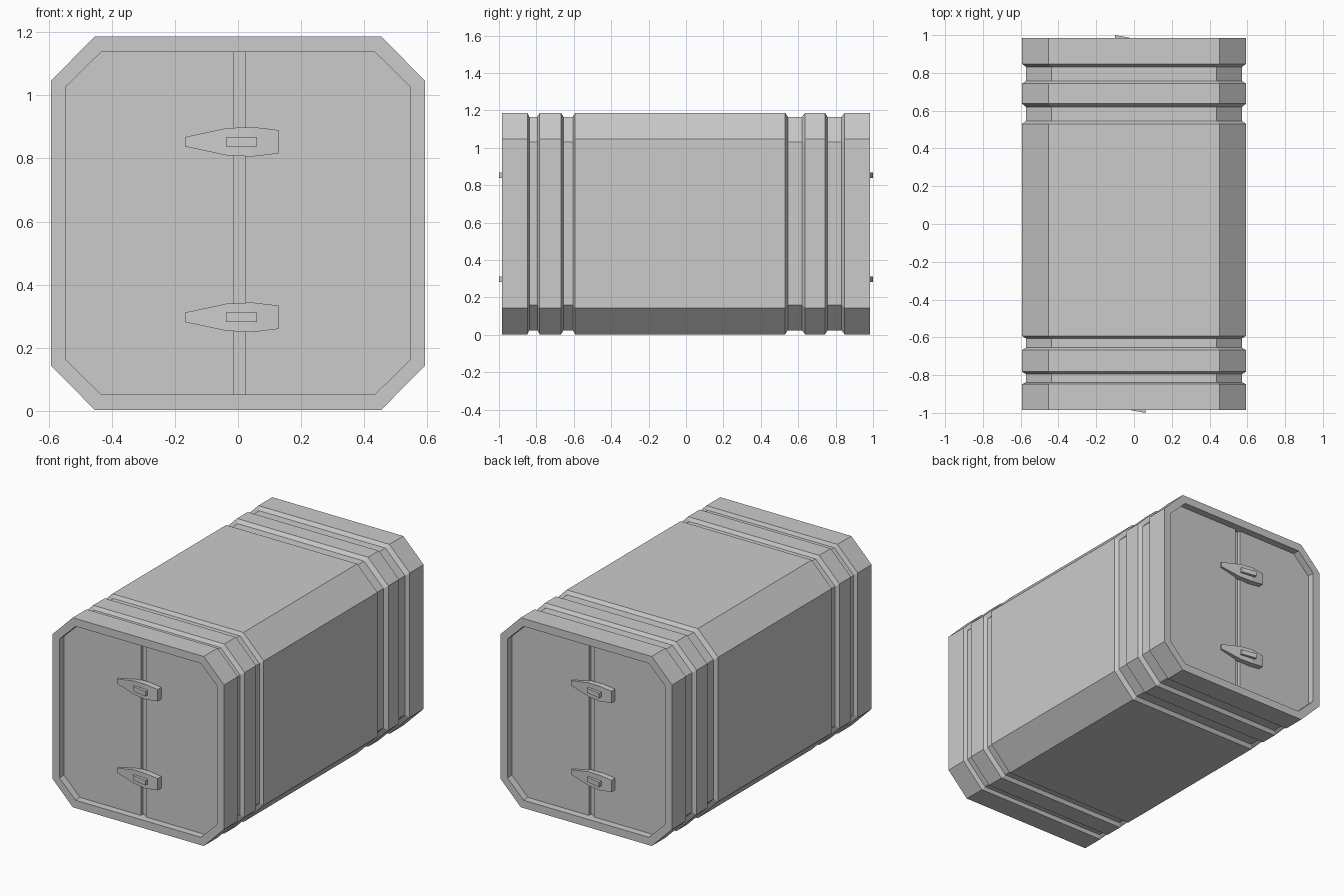
import bpy, bmesh
from mathutils import Matrix, Vector

if "Cube" in bpy.data.objects:
    bpy.data.objects.remove(bpy.data.objects["Cube"])

CZ = 0.595          # centre height of the octagonal section
END, FLOOR, SEAM = 0.985, 0.94, 0.92   # end rim, door face, seam bottom (|y|)


def loft(name, rings, matrix=Matrix.Identity(4)):
    """Skin a closed solid through rings of equal vertex count."""
    bm = bmesh.new()
    vs = [[bm.verts.new(matrix @ Vector(p)) for p in r] for r in rings]
    n = len(vs[0])
    for a, b in zip(vs, vs[1:]):
        for i in range(n):
            j = (i + 1) % n
            bm.faces.new((a[i], a[j], b[j], b[i]))
    bm.faces.new(vs[0])
    bm.faces.new(vs[-1])
    bmesh.ops.recalc_face_normals(bm, faces=bm.faces)
    me = bpy.data.meshes.new(name)
    bm.to_mesh(me)
    bm.free()
    ob = bpy.data.objects.new(name, me)
    bpy.context.collection.objects.link(ob)
    return ob


def octagon(y, hx, hz, cx, cz):
    pts = [(cx, hz), (hx, cz), (hx, -cz), (cx, -hz),
           (-cx, -hz), (-hx, -cz), (-hx, cz), (-cx, hz)]
    return [(x, y, CZ + z) for x, z in pts]


def outer(y, s=1.0):
    return octagon(y, 0.593 * s, 0.592 * s, 0.453 * s, 0.451 * s)


def inner(y):
    return octagon(y, 0.545, 0.543, 0.433, 0.433)


# container shell: grooved octagonal tube with recessed ends
G = 0.964
grooves = [(-0.848, -0.838, -0.795, -0.782), (-0.668, -0.655, -0.605, -0.593),
           (0.53, 0.545, 0.62, 0.637), (0.743, 0.757, 0.832, 0.848)]
rings = [inner(-SEAM), inner(-END), outer(-END)]
for a, b, c, d in grooves:
    rings += [outer(a), outer(b, G), outer(c, G), outer(d)]
rings += [outer(END), inner(END), inner(SEAM)]
loft("container_shell", rings)

# door leaves and latches, built on the front and turned round for the back
turn = Matrix.Rotation(3.14159265, 4, 'Z')
for side, R in (("front", Matrix.Identity(4)), ("back", turn)):
    # two leaves separated by a narrow seam
    for leaf, sgn, edge in (("left", -1, -0.013), ("right", 1, 0.022)):
        out = [(edge, 0.543), (sgn * 0.433, 0.543), (sgn * 0.545, 0.433),
               (sgn * 0.545, -0.433), (sgn * 0.433, -0.543), (edge, -0.543)]
        loft(f"{side}_door_{leaf}",
             [[(x, y, CZ + z) for x, z in out] for y in (-FLOOR, -SEAM)], R)

    # latches: tapered wedge plate with a small sloped grip on top
    shift = Matrix.Translation((-0.02, 0, 0))
    L = shift @ R @ shift.inverted()
    for pos, z in (("lower", 0.297), ("upper", 0.853)):
        def bar(sections):
            return [[(x, -FLOOR + 0.005, z - h), (x, -FLOOR - t, z - h),
                     (x, -FLOOR - t, z + h), (x, -FLOOR + 0.005, z + h)]
                    for x, h, t in sections]
        loft(f"{side}_{pos}_latch_plate",
             bar([(-0.168, 0.015, 0.012), (-0.037, 0.043, 0.028),
                  (0.045, 0.047, 0.038), (0.128, 0.037, 0.035)]), L)
        loft(f"{side}_{pos}_latch_grip",
             bar([(-0.038, 0.015, 0.042), (0.06, 0.015, 0.06)]), L)
